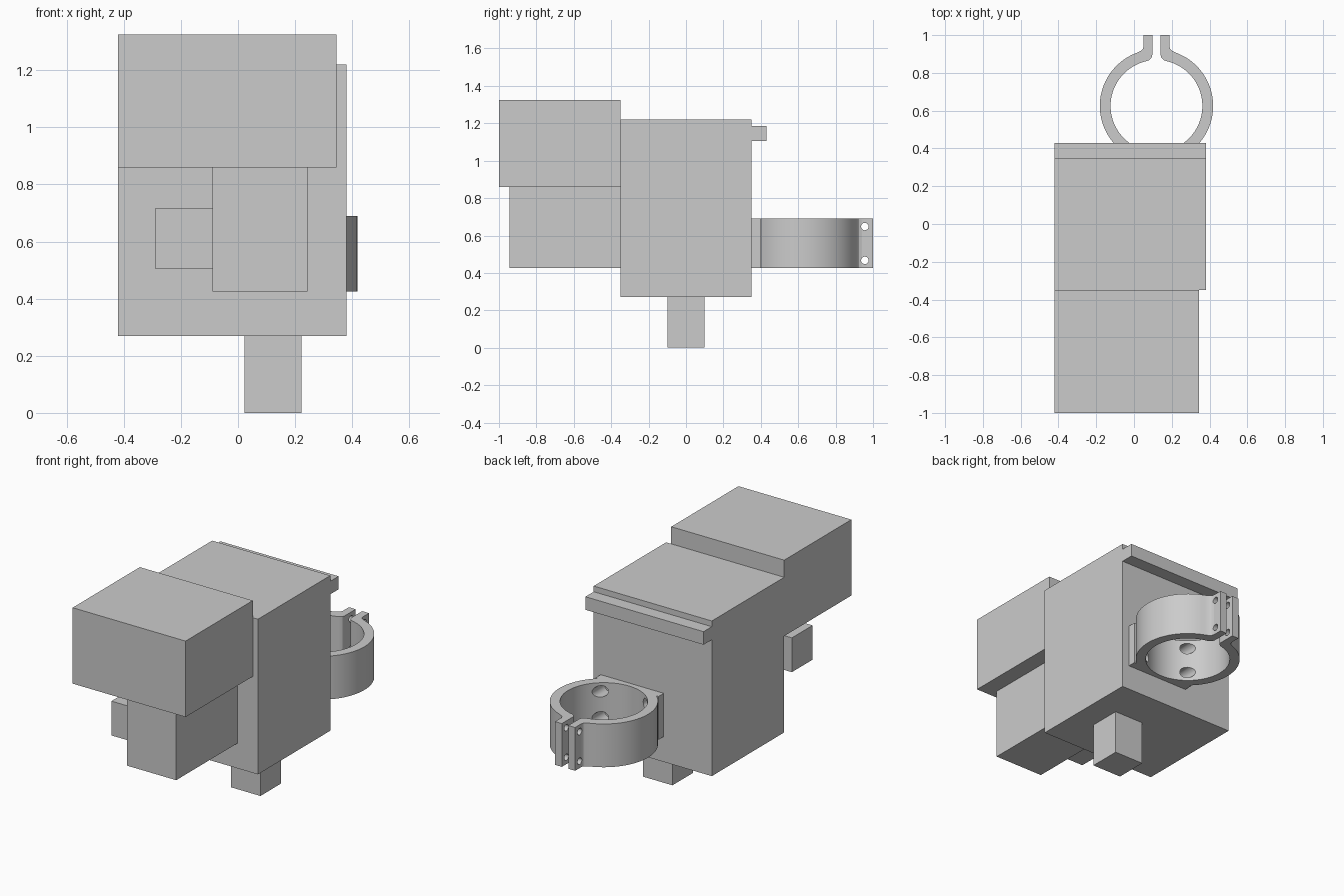
import bpy, bmesh
from math import radians, cos, sin, pi
from mathutils import Matrix

if "Cube" in bpy.data.objects:
    bpy.data.objects.remove(bpy.data.objects["Cube"])

grey = bpy.data.materials.new("plain grey")
grey.use_nodes = True
grey.diffuse_color = (0.6, 0.6, 0.6, 1)
grey.node_tree.nodes["Principled BSDF"].inputs["Base Color"].default_value = (0.6, 0.6, 0.6, 1)


def add_object(name, bm):
    bmesh.ops.recalc_face_normals(bm, faces=bm.faces)
    mesh = bpy.data.meshes.new(name)
    bm.to_mesh(mesh)
    bm.free()
    mesh.materials.append(grey)
    obj = bpy.data.objects.new(name, mesh)
    bpy.context.collection.objects.link(obj)
    return obj


def box(name, x, y, z):
    bm = bmesh.new()
    bmesh.ops.create_cube(bm, size=1)
    for v in bm.verts:
        v.co = [(lo + hi) / 2 + c * (hi - lo) for c, (lo, hi) in zip(v.co, (x, y, z))]
    return add_object(name, bm)


# Housing and the blocks attached to it
box("main_housing", (-0.42, 0.38), (-0.35, 0.35), (0.27, 1.22))
box("front_head", (-0.42, 0.345), (-1.0, -0.35), (0.86, 1.325))
box("front_lower_block", (-0.09, 0.243), (-0.945, -0.35), (0.425, 0.86))
box("side_block", (-0.29, -0.09), (-0.81, -0.61), (0.505, 0.715))
box("bottom_post", (0.022, 0.222), (-0.1, 0.1), (0.0, 0.27))
box("rear_lip", (-0.42, 0.38), (0.35, 0.43), (1.105, 1.185))

# Split clamp ring with flat saddle and two tabs, as one mirrored profile
CX, CY, Z0, Z1 = 0.119, 0.625, 0.425, 0.69
OUTER, BORE = 0.3, 0.243


def arc(radius, start, end, steps):
    angles = [radians(start + (end - start) * i / steps) for i in range(steps + 1)]
    return [(radius * cos(a), radius * sin(a)) for a in angles]


half = [(0.213, -0.275), (0.213, -0.225)]
half += arc(OUTER, -48.6, 69, 32)
half += [(0.084, 0.291), (0.073, 0.3), (0.068, 0.315), (0.068, 0.375),
         (0.022, 0.375), (0.022, 0.27), (0.026, 0.255), (0.038, 0.243)]
half += arc(BORE, 78, -90, 44)
# The bore's last point lies on the mirror line and is used once
profile = half + [(-u, v) for u, v in reversed(half[:-1])]

bm = bmesh.new()
face = bm.faces.new([bm.verts.new((CX + u, CY + v, Z0)) for u, v in profile])
side = bmesh.ops.extrude_face_region(bm, geom=[face])["geom"]
top = [g for g in side if isinstance(g, bmesh.types.BMVert)]
bmesh.ops.translate(bm, verts=top, vec=(0, 0, Z1 - Z0))
clamp = add_object("clamp_ring", bm)

# Bolt holes through the tabs and screw holes through the saddle
bm = bmesh.new()


def hole(radius, depth, centre, turn):
    bmesh.ops.create_cone(bm, cap_ends=True, segments=24, radius1=radius, radius2=radius,
                          depth=depth, matrix=Matrix.Translation(centre) @ turn)


for z in (0.467, 0.648):
    hole(0.02, 0.3, (CX, 0.956, z), Matrix.Rotation(pi / 2, 4, "Y"))
for z in (0.478, 0.637):
    for dx in (-0.153, 0.153):
        hole(0.035, 0.2, (CX + dx, 0.42, z), Matrix.Rotation(pi / 2, 4, "X"))
cutter = add_object("hole_cutter", bm)
cutter.hide_render = True

cut = clamp.modifiers.new("holes", "BOOLEAN")
cut.operation = "DIFFERENCE"
cut.solver = "EXACT"
cut.object = cutter
bpy.ops.object.select_all(action="DESELECT")
bpy.context.view_layer.objects.active = clamp
clamp.select_set(True)
bpy.ops.object.modifier_apply(modifier=cut.name)
bpy.data.objects.remove(cutter)
bpy.ops.object.shade_smooth_by_angle(angle=radians(30))
